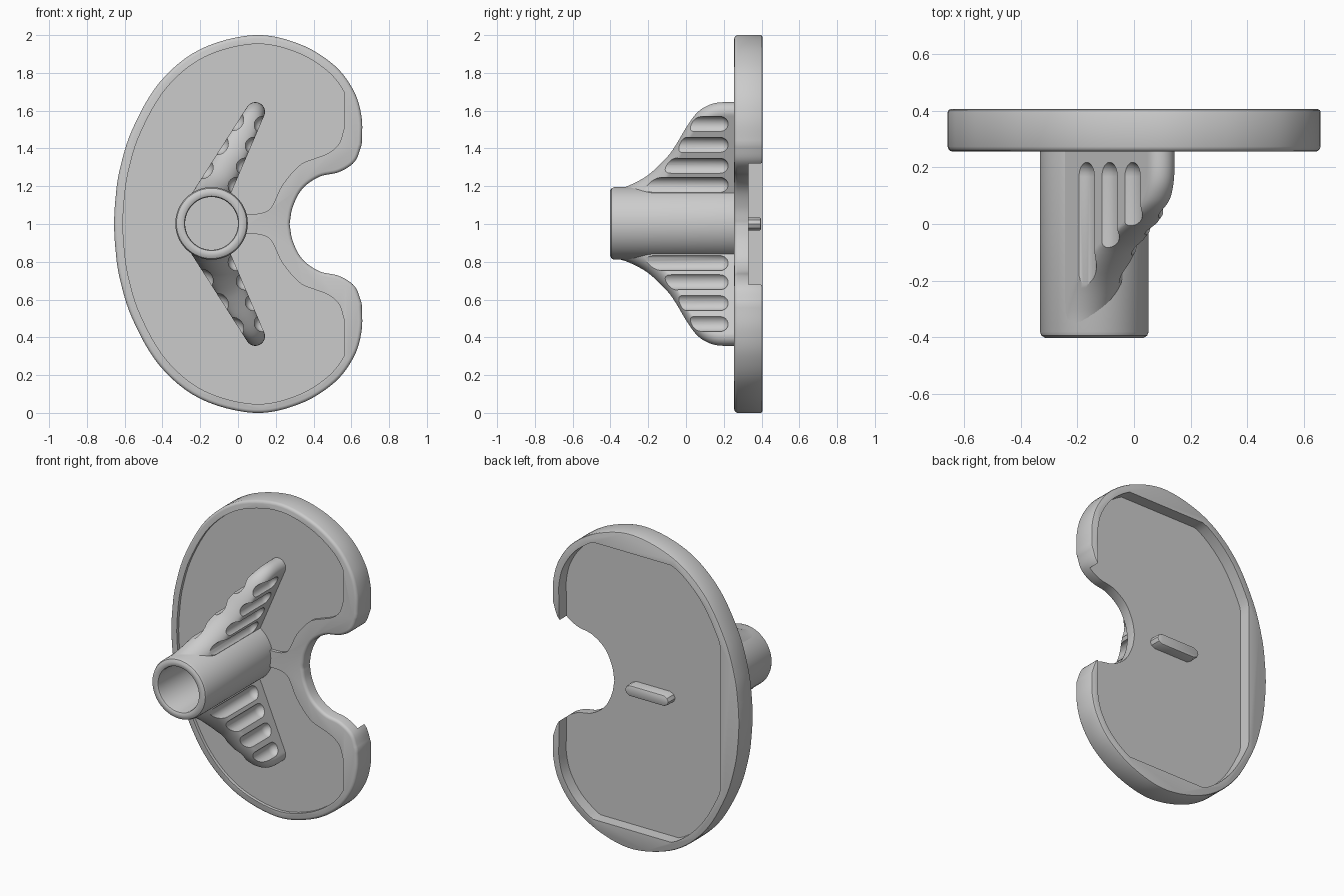
import bpy, bmesh, math
from mathutils import Vector

cube = bpy.data.objects.get("Cube")
if cube:
    bpy.data.objects.remove(cube)

metal = bpy.data.materials.new("satin_grey")
GREY = (0.6, 0.6, 0.6, 1)
metal.diffuse_color = GREY
metal.use_nodes = True
metal.node_tree.nodes["Principled BSDF"].inputs["Base Color"].default_value = GREY


def make(name, bm):
    bmesh.ops.remove_doubles(bm, verts=bm.verts, dist=1e-5)
    bmesh.ops.recalc_face_normals(bm, faces=bm.faces)
    mesh = bpy.data.meshes.new(name)
    bm.to_mesh(mesh)
    bm.free()
    mesh.materials.append(metal)
    obj = bpy.data.objects.new(name, mesh)
    bpy.context.collection.objects.link(obj)
    return obj


def loft(name, loops):
    """Skin a stack of equal closed loops and cap both ends."""
    bm = bmesh.new()
    rings = [[bm.verts.new(p) for p in loop] for loop in loops]
    n = len(rings[0])
    for a, b in zip(rings, rings[1:]):
        for i in range(n):
            j = (i + 1) % n
            bm.faces.new((a[i], a[j], b[j], b[i]))
    bm.faces.new(rings[0])
    bm.faces.new(rings[-1])
    return make(name, bm)


def inset(loop, dist):
    """Move a closed clockwise outline inward."""
    out = []
    for i, q in enumerate(loop):
        t = (loop[(i + 1) % len(loop)] - loop[i - 1]).normalized()
        out.append(q + Vector((t.y, -t.x)) * dist)
    return out


def slab(name, outline, layers):
    """Stack an (x, z) outline through (y, inset) layers."""
    return loft(name, [[(q.x, y, q.y) for q in inset(outline, d)] for y, d in layers])


def lathe(name, profile, cx, cz, steps=64):
    """Turn (radius, y) points about an axis parallel to y."""
    bm = bmesh.new()
    vs = [bm.verts.new((cx + r, y, cz)) for r, y in profile]
    es = [bm.edges.new(p) for p in zip(vs, vs[1:])]
    bmesh.ops.spin(bm, geom=vs + es, cent=(cx, 0, cz), axis=(0, 1, 0),
                   angle=math.tau, steps=steps)
    return make(name, bm)


def smooth_path(pts, steps=6):
    """Catmull-Rom curve through the points."""
    p = [Vector(q) for q in pts]
    p = [2 * p[0] - p[1]] + p + [2 * p[-1] - p[-2]]
    out = []
    for a, b, c, d in zip(p, p[1:], p[2:], p[3:]):
        for k in range(steps):
            t = k / steps
            out.append(0.5 * (2 * b + (c - a) * t + (2 * a - 5 * b + 4 * c - d) * t * t
                              + (3 * b - a - 3 * c + d) * t ** 3))
    return out + [p[-2]]


def mirrored(half):
    """Close an upper half outline with its reflection about z = 1."""
    low = [Vector((q.x, 2 - q.y)) for q in reversed(half)]
    pts = []
    for q in list(half) + low:
        if not pts or (q - pts[-1]).length > 1e-3:
            pts.append(q)
    if (pts[0] - pts[-1]).length < 1e-3:
        pts.pop()
    return pts


def cut(obj, cutters):
    for c in cutters:
        m = obj.modifiers.new("cut", 'BOOLEAN')
        m.operation = 'DIFFERENCE'
        m.solver = 'EXACT'
        m.object = c
        c.hide_render = True


def finish(obj):
    """Apply modifiers and shade."""
    dg = bpy.context.evaluated_depsgraph_get()
    mesh = bpy.data.meshes.new_from_object(obj.evaluated_get(dg))
    obj.modifiers.clear()
    obj.data = mesh
    bpy.ops.object.select_all(action='DESELECT')
    obj.select_set(True)
    bpy.context.view_layer.objects.active = obj
    bpy.ops.object.shade_smooth_by_angle(angle=math.radians(32))


# Kidney-shaped plate with rounded edges
rim = smooth_path([(-.657, 1), (-.65, 1.12), (-.628, 1.28), (-.56, 1.5), (-.415, 1.75), (-.2, 1.925),
                   (.085, 2), (.325, 1.953), (.51, 1.84), (.615, 1.7), (.655, 1.56), (.655, 1.42)])
notch = smooth_path([(.655, 1.42), (.618, 1.33), (.535, 1.275), (.43, 1.25),
                     (.34, 1.185), (.29, 1.09), (.273, 1)])
plate = slab("plate", mirrored(rim + notch),
             [(.255, .018), (.258, .009), (.264, .003), (.273, 0), (.395, 0), (.402, .003), (.405, .01)])


def rim_inset(dist):
    """Upper half of the plate rim moved inward."""
    return [q for q in inset(mirrored(rim), dist) if q.y > .9999]


# Shallow front panel, leaving a rim and a bridge to the stem
panel_notch = smooth_path([(.56, 1.5), (.535, 1.425), (.48, 1.376), (.4, 1.345), (.325, 1.31), (.235, 1.206),
                           (.177, 1.09), (.124, 1.058), (.05, 1.053), (-.05, 1.053)])
panel_rim = [q for q in rim_inset(.047) if q.x < 0 or q.y > 1.52]
for q in panel_rim:
    q.x = min(q.x, .56)
panel = slab("panel_cutter", mirrored(panel_rim + panel_notch), [(.2, 0), (.275, 0)])

# Back pocket: clipped straight at top, bottom and outer side, open at the notch
pocket_rim = rim_inset(.046)
for q in pocket_rim:
    q.x, q.y = max(q.x, -.525), min(q.y, 1.88)
pocket = slab("pocket_cutter", mirrored(pocket_rim + [Vector((.609, 1.31)), Vector((.8, 1.31))]),
              [(.33, 0), (.5, 0)])
cut(plate, [panel, pocket])

# Locking rib inside the pocket
rib_half = [Vector(p) for p in [(-.155, 1), (-.145, 1.022), (-.12, 1.035), (.12, 1.035),
                                (.145, 1.022), (.155, 1)]]
rib = slab("locking_rib", mirrored(rib_half), [(.32, 0), (.388, 0), (.395, .003), (.398, .01)])

# Hollow stem
CX, CZ, R, BORE = -.14, 1.003, .192, .14
stem = lathe("stem", [(0, .28), (R, .28), (R, -.38), (R - .006, -.394), (R - .02, -.402),
                      (BORE + .014, -.402), (BORE + .004, -.397), (BORE, -.386), (BORE, .15), (0, .15)], CX, CZ)
bore = lathe("bore_cutter", [(0, -.6), (BORE + .01, -.6), (BORE + .01, .16), (0, .16)], CX, CZ)

# Fluted fins: stacked round-ended sections that shorten towards the stem tip
ROOT = Vector((-.185, 1.07))
AXIS = Vector((.467, .884))
SIDE = Vector((.884, -.467))


def half_width(t):
    return .1 - .082 * t


def section(y, t, sign):
    w = half_width(t)
    pts = [ROOT - SIDE * .1]
    for k in range(17):
        a = math.pi * k / 16
        pts.append(ROOT + AXIS * (t + w * math.sin(a)) - SIDE * w * math.cos(a))
    pts.append(ROOT + SIDE * .1)
    return [(p.x, y, 1 + sign * (p.y - 1)) for p in pts]


crest = smooth_path([(-.38, 1.18), (-.3, 1.205), (-.2, 1.26), (-.1, 1.355), (-.05, 1.425), (0, 1.51),
                     (.05, 1.58), (.1, 1.62), (.17, 1.643), (.29, 1.645)], 4)
flutes = [(t, 1, .045, .012) for t in (.55, .43, .31, .2)]
flutes += [(t, -1, .058, .028) for t in (.5, .35, .2)]

helpers = [panel, pocket, bore]
parts = [plate, rib, stem]
for name, sign in (("upper", 1), ("lower", -1)):
    fin = loft(name + "_fin", [section(q.x, (q.y - 1.17) / .802, sign) for q in crest])
    cutters = [bore]
    for t, side, r, off in flutes:
        c = ROOT + AXIS * t + SIDE * side * (half_width(t) + off)
        dome = [(r * math.cos(a), .225 - r + r * math.sin(a))
                for a in (math.pi / 2 * k / 6 for k in range(7))]
        cutters.append(lathe("flute_cutter", [(0, -.6), (r, -.6)] + dome[:-1] + [(0, .225)],
                             c.x, 1 + sign * (c.y - 1), 32))
    cut(fin, cutters)
    helpers += cutters[1:]
    parts.append(fin)

for p in parts:
    finish(p)
for h in helpers:
    bpy.data.objects.remove(h)
